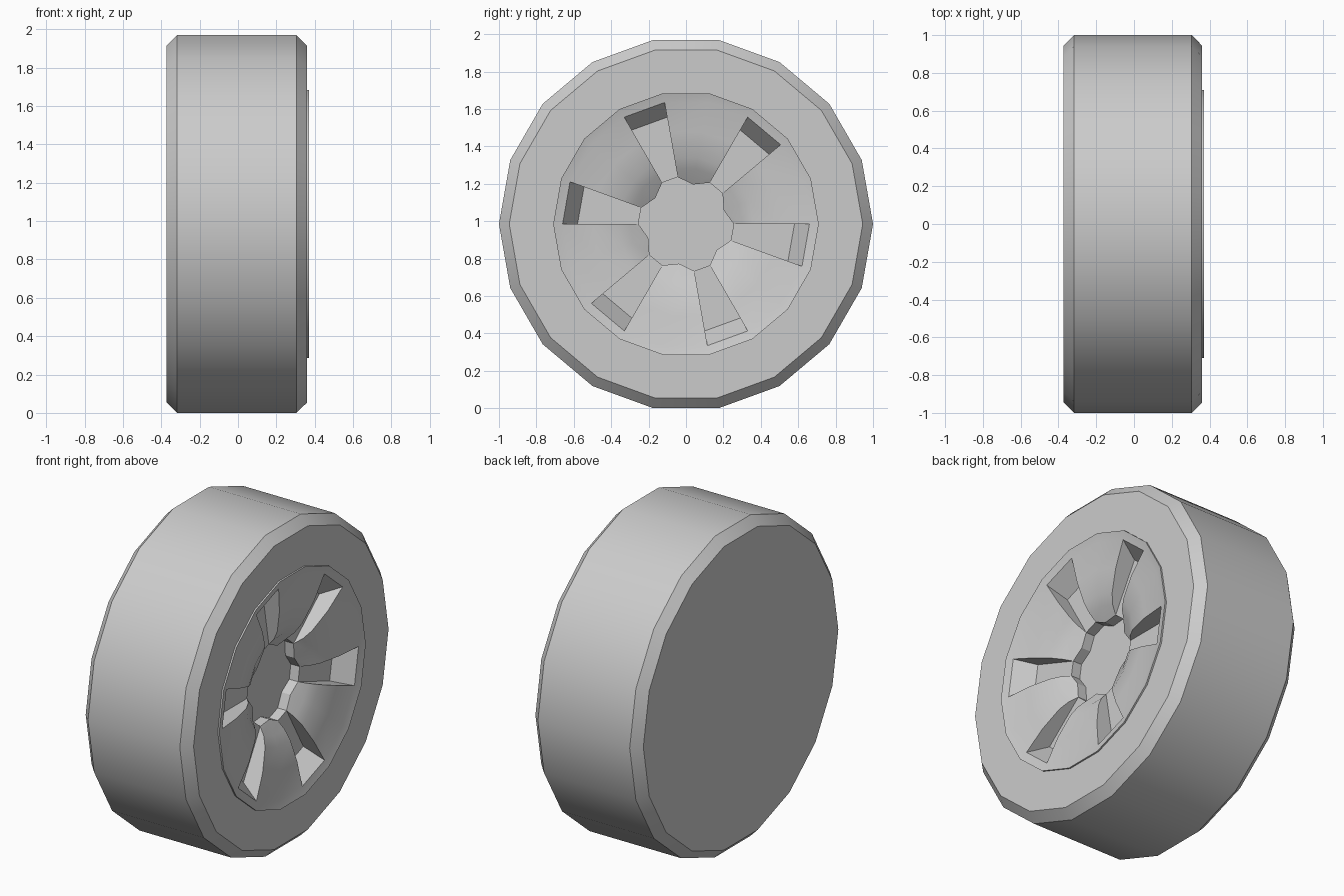
import bpy, bmesh
from math import cos, sin, radians, pi

if "Cube" in bpy.data.objects:
    bpy.data.objects.remove(bpy.data.objects["Cube"])

N = 18            # sides of the wheel
CZ = cos(radians(10))  # axle height, wheel rests on a flat side


def point(bm, r, x, i):
    a = 2 * pi * i / N
    return bm.verts.new((x, r * cos(a), r * sin(a) + CZ))


def ring(bm, r, x):
    return [point(bm, r, x, i) for i in range(N)]


def bridge(bm, a, b, keep=lambda i: True):
    for i in range(N):
        if keep(i):
            j = (i + 1) % N
            bm.faces.new((a[i], a[j], b[j], b[i]))


def finish(bm, name):
    bmesh.ops.remove_doubles(bm, verts=bm.verts, dist=0.0005)
    bmesh.ops.recalc_face_normals(bm, faces=bm.faces)
    me = bpy.data.meshes.new(name)
    bm.to_mesh(me)
    bm.free()
    ob = bpy.data.objects.new(name, me)
    bpy.context.collection.objects.link(ob)
    bpy.ops.object.select_all(action='DESELECT')
    ob.select_set(True)
    bpy.context.view_layer.objects.active = ob
    bpy.ops.object.shade_smooth_by_angle(angle=radians(30))
    return ob


# Tyre: closed back, chamfered tread, outer sidewall and seat for the rim
bm = bmesh.new()
profile = [(0.945, -0.372), (1, -0.318), (1, 0.305), (0.945, 0.36),
           (0.71, 0.36), (0.70, 0.15)]
rings = [ring(bm, r, x) for r, x in profile]
for a, b in zip(rings, rings[1:]):
    bridge(bm, a, b)
bm.faces.new(rings[0])
bm.faces.new(rings[-1])
finish(bm, "tyre")

# Rim: curved dish with six wedge pockets and a sunken hub
bm = bmesh.new()


def is_slot(i):
    return i % 3 == 2


def is_spoke(i):
    return not is_slot(i)


back = ring(bm, 0.71, 0.355)
lip = ring(bm, 0.71, 0.37)
dish = [ring(bm, r, x) for r, x in
        [(0.66, 0.356), (0.50, 0.342), (0.36, 0.31), (0.30, 0.28)]]
FLOOR, HUB = 0.24, 0.18
radii = [0.215 if i % 3 == 1 else 0.255 for i in range(N)]
inner = [point(bm, r, FLOOR, i) for i, r in enumerate(radii)]
hub = [point(bm, r, HUB, i) for i, r in enumerate(radii)]
bridge(bm, back, lip)
bridge(bm, lip, dish[0])
levels = dish + [inner]
for a, b in zip(levels, levels[1:]):
    bridge(bm, a, b, is_spoke)
# Pockets: sloped end wall, flat floor and two side walls
for i in filter(is_slot, range(N)):
    j = (i + 1) % N
    fi, fj = point(bm, 0.58, FLOOR, i), point(bm, 0.58, FLOOR, j)
    bm.faces.new((dish[0][i], dish[0][j], fj, fi))
    bm.faces.new((fi, fj, inner[j], inner[i]))
    for k, f in ((i, fi), (j, fj)):
        bm.faces.new([lv[k] for lv in levels] + [f])
# Hub recess
bridge(bm, inner, hub)
bm.faces.new(hub)
finish(bm, "rim")
